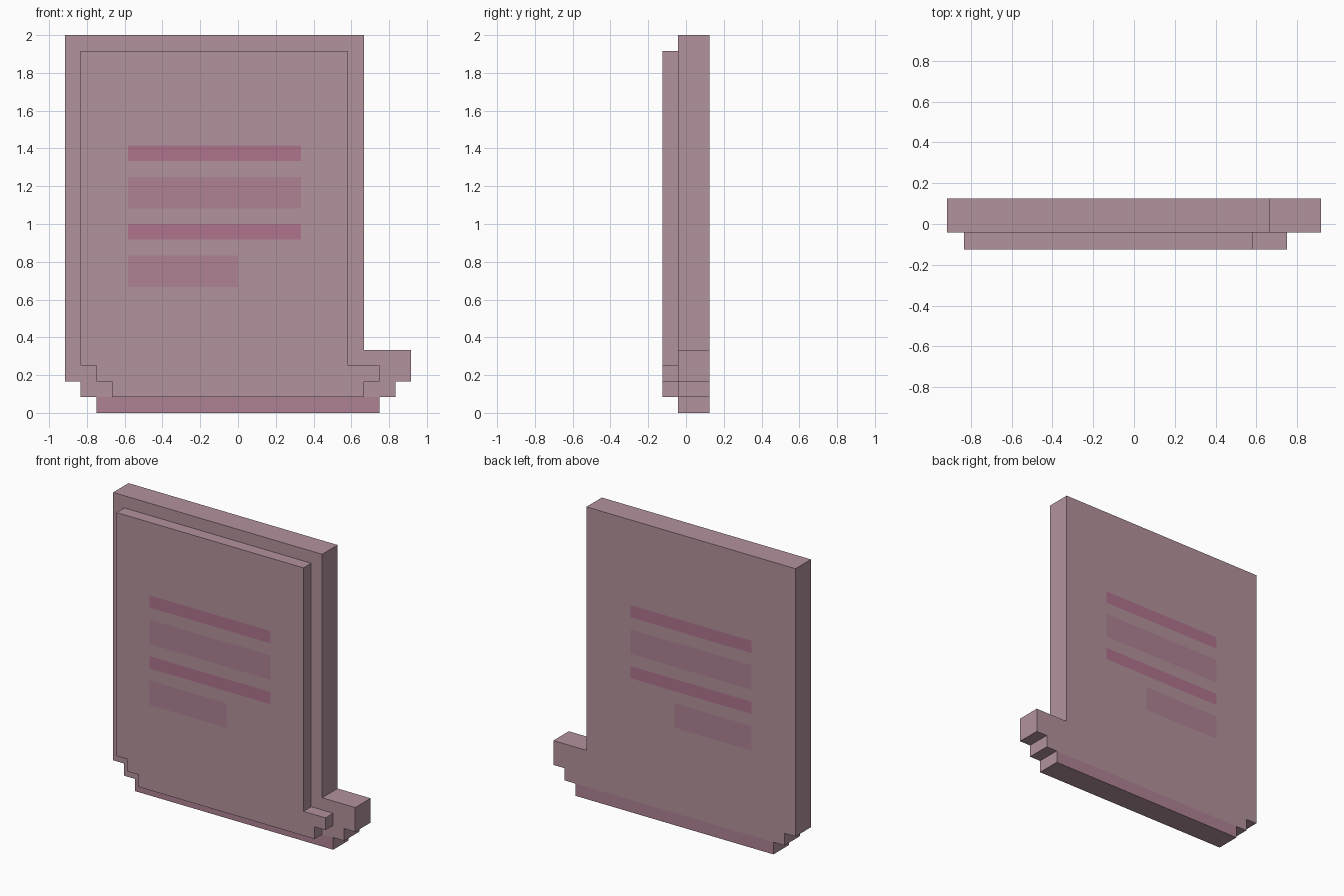
import bpy, bmesh
from mathutils import Vector

if "Cube" in bpy.data.objects:
    bpy.data.objects.remove(bpy.data.objects["Cube"])

U = 1 / 12  # the model sits on a 24-step block grid


def material(name, rgb):
    m = bpy.data.materials.new(name)
    m.diffuse_color = (*rgb, 1)
    m.use_nodes = True
    m.node_tree.nodes["Principled BSDF"].inputs["Base Color"].default_value = m.diffuse_color
    return m


MATS = [material("dusty_pink", (0.45, 0.29, 0.335)),
        material("soft_rose", (0.43, 0.225, 0.30)),
        material("deep_rose", (0.43, 0.175, 0.27))]

# flush tinted bands: x0, x1, z0, z1, material index
BANDS = [(-7, 4, 16, 17, 2), (-7, 4, 13, 15, 1),
         (-7, 4, 11, 12, 2), (-7, 0, 8, 10, 1), (-9, 9, 0, 1, 1)]


def slab(name, outline, y0, y1):
    """Extrude a stepped outline in y, split it on the band lines and tint it."""
    bm = bmesh.new()
    face = bm.faces.new([bm.verts.new((x * U, y0 * U, z * U)) for x, z in outline])
    res = bmesh.ops.extrude_face_region(bm, geom=[face])
    moved = [v for v in res["geom"] if isinstance(v, bmesh.types.BMVert)]
    bmesh.ops.translate(bm, vec=(0, (y1 - y0) * U, 0), verts=moved)
    bmesh.ops.recalc_face_normals(bm, faces=bm.faces)

    cuts_x = {x for b in BANDS for x in b[:2]} | {x for x, z in outline}
    cuts_z = {z for b in BANDS for z in b[2:4]} | {z for x, z in outline}
    for values, axis in ((cuts_x, Vector((1, 0, 0))), (cuts_z, Vector((0, 0, 1)))):
        for v in sorted(values):
            bmesh.ops.bisect_plane(bm, geom=bm.verts[:] + bm.edges[:] + bm.faces[:],
                                   dist=1e-5, plane_co=axis * v * U, plane_no=axis)
    for f in bm.faces:
        if abs(f.normal.y) > 0.9:
            c = f.calc_center_median() / U
            for x0, x1, z0, z1, index in BANDS:
                if x0 < c.x < x1 and z0 < c.z < z1:
                    f.material_index = index

    me = bpy.data.meshes.new(name)
    bm.to_mesh(me)
    bm.free()
    for m in MATS:
        me.materials.append(m)
    bpy.context.collection.objects.link(bpy.data.objects.new(name, me))


# thick backing sheet with the curled foot at lower right
slab("scroll_sheet", [(-11, 24), (-11, 2), (-10, 2), (-10, 1), (-9, 1), (-9, 0),
                      (9, 0), (9, 1), (10, 1), (10, 2), (11, 2), (11, 4),
                      (8, 4), (8, 24)], -0.5, 1.5)

# raised page on the front, inset by one step
slab("raised_page", [(-10, 23), (-10, 3), (-9, 3), (-9, 2), (-8, 2), (-8, 1),
                     (8, 1), (8, 2), (9, 2), (9, 3), (7, 3), (7, 23)], -1.5, -0.5)
